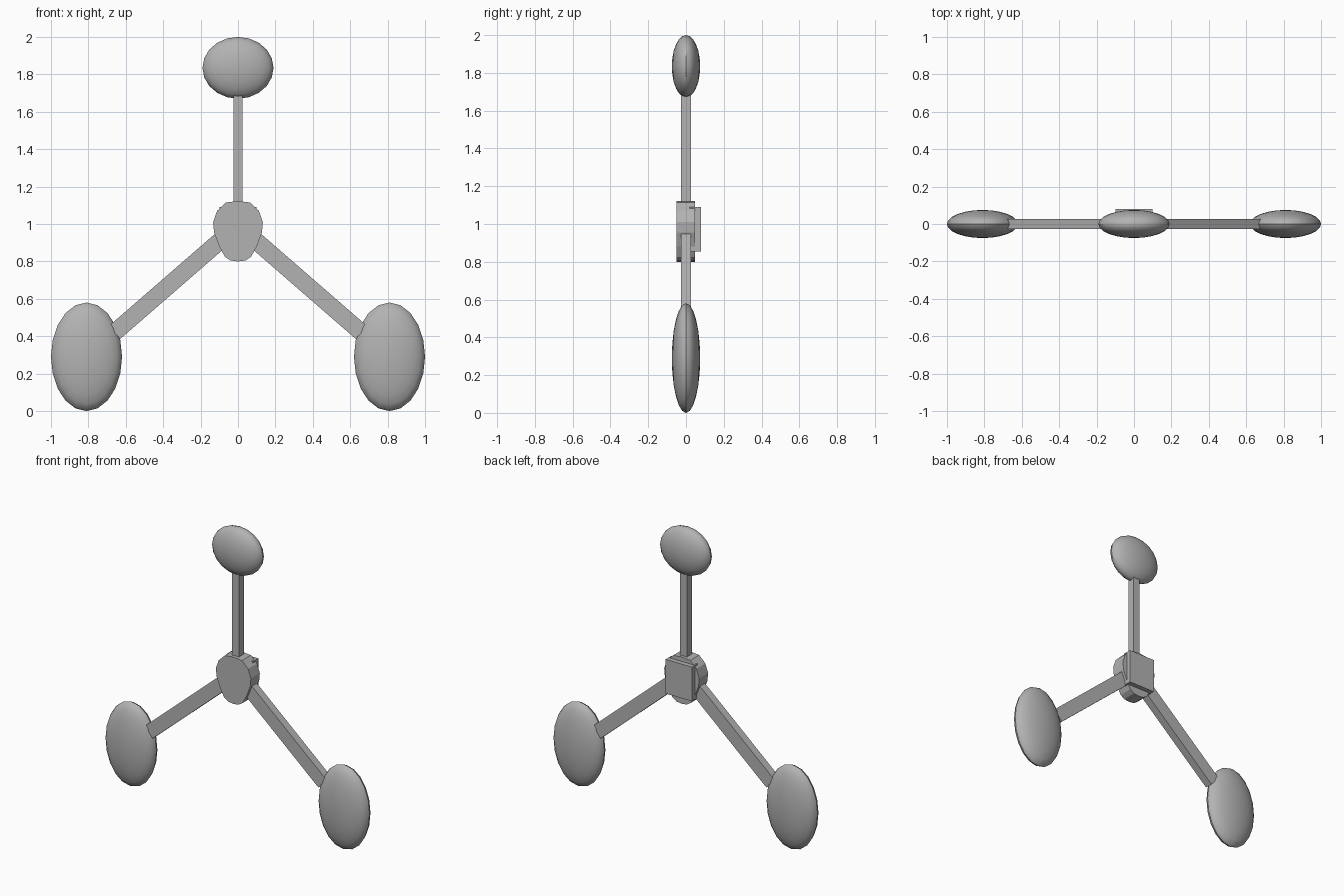
import bpy, bmesh, math
from mathutils import Matrix, Vector

cube = bpy.data.objects.get("Cube")
if cube:
    bpy.data.objects.remove(cube, do_unlink=True)

grey = bpy.data.materials.new("plain grey")
grey.use_nodes = True
grey.diffuse_color = (0.45, 0.45, 0.45, 1)
grey.node_tree.nodes["Principled BSDF"].inputs["Base Color"].default_value = (0.45, 0.45, 0.45, 1)


def finish(name, bm, smooth=False):
    bmesh.ops.recalc_face_normals(bm, faces=bm.faces)
    mesh = bpy.data.meshes.new(name)
    bm.to_mesh(mesh)
    bm.free()
    mesh.materials.append(grey)
    obj = bpy.data.objects.new(name, mesh)
    bpy.context.collection.objects.link(obj)
    if smooth:
        bpy.ops.object.select_all(action="DESELECT")
        obj.select_set(True)
        bpy.context.view_layer.objects.active = obj
        bpy.ops.object.shade_smooth_by_angle(angle=math.radians(35))
    return obj


def box(name, size, matrix):
    bm = bmesh.new()
    bmesh.ops.create_cube(bm, size=1, matrix=matrix @ Matrix.Diagonal((*size, 1)))
    return finish(name, bm)


def pad(name, centre, radii):
    # Flattened ball with its poles pointing front and back
    bm = bmesh.new()
    bmesh.ops.create_uvsphere(bm, u_segments=20, v_segments=12, radius=1)
    turn = Matrix.Rotation(math.pi / 2, 4, "X")
    bm.transform(Matrix.Translation(centre) @ Matrix.Diagonal((*radii, 1)) @ turn)
    return finish(name, bm, smooth=True)


def arm(name, start, end, width):
    start, end = Vector(start), Vector(end)
    span = end - start
    tilt = Matrix.Rotation(math.atan2(span.x, span.z), 4, "Y")
    return box(name, (width, 0.054, span.length), Matrix.Translation((start + end) / 2) @ tilt)


# Egg-shaped hub, thick from front to back
half = [(0.065, 1.115), (0.112, 1.07), (0.133, 1.01), (0.128, 0.955),
        (0.10, 0.88), (0.07, 0.825), (0.04, 0.805)]
outline = [(0, 1.122)] + half + [(0, 0.8)] + [(-x, z) for x, z in reversed(half)]
bm = bmesh.new()
front = bm.faces.new([bm.verts.new((x, -0.05, z)) for x, z in outline])
side = bmesh.ops.extrude_face_region(bm, geom=[front], use_keep_orig=True)["geom"]
bmesh.ops.translate(bm, verts=[v for v in side if isinstance(v, bmesh.types.BMVert)], vec=(0, 0.097, 0))
finish("hub", bm)

# Square plate on the back of the hub
box("back_plate", (0.2, 0.06, 0.235), Matrix.Translation((0, 0.049, 0.973)))

# Upper arm and pad
arm("upper_arm", (0, 0, 1.0), (0, 0, 1.72), 0.05)
pad("upper_pad", (0, 0, 1.835), (0.19, 0.075, 0.165))

# Lower arms and pads
for side_name, s in (("left", 1), ("right", -1)):
    arm(side_name + "_lower_arm", (s * 0.05, 0, 0.95), (s * 0.66, 0, 0.42), 0.092)
    pad(side_name + "_lower_pad", (s * 0.81, 0, 0.29), (0.19, 0.075, 0.29))
